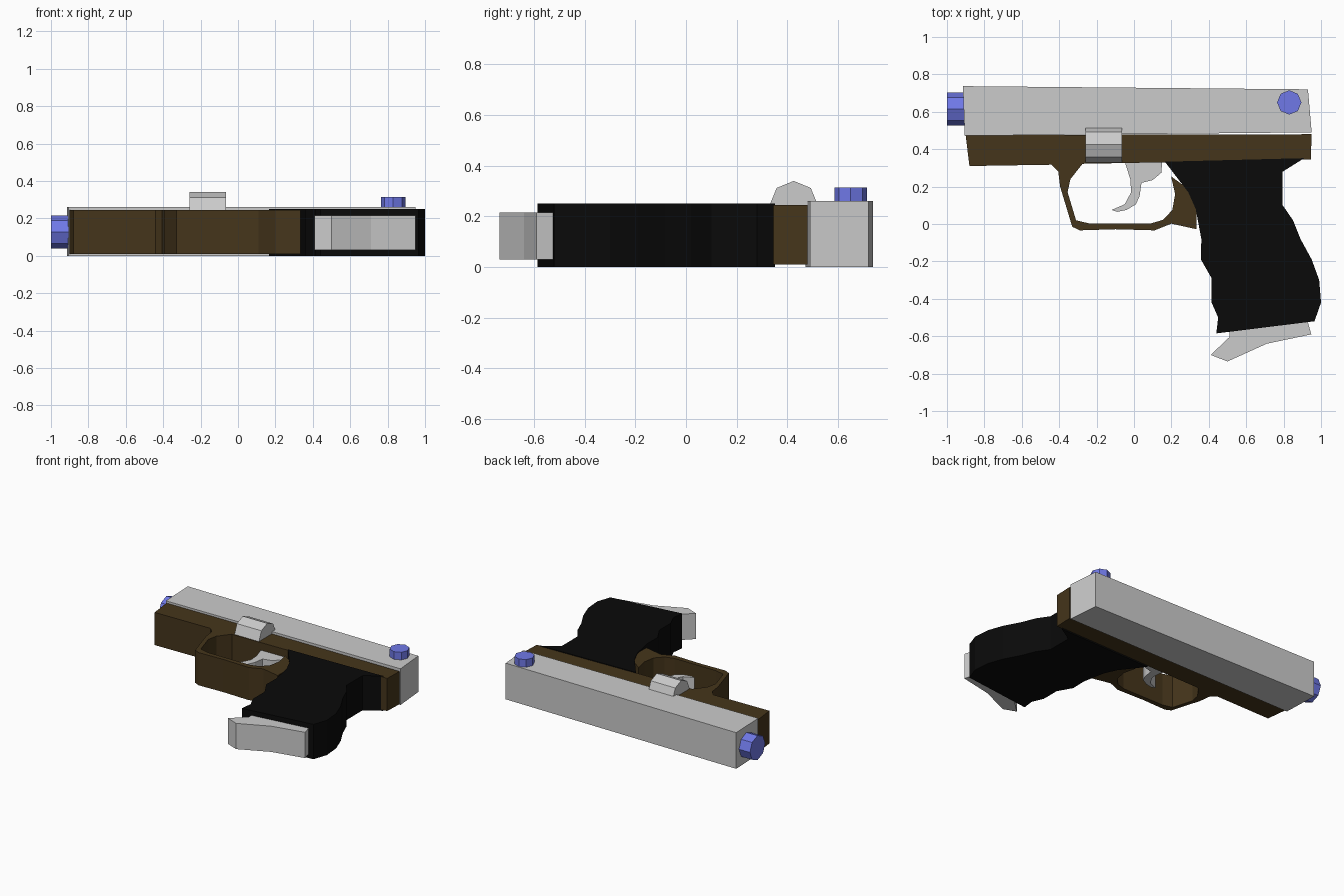
import bpy
import bmesh
from math import pi
from mathutils import Matrix


def material(name, rgb):
    m = bpy.data.materials.new(name)
    m.diffuse_color = (*rgb, 1)
    return m


BROWN = material("brown", (0.06, 0.036, 0.011))
BLACK = material("black", (0.003, 0.003, 0.003))
BLUE = material("blue", (0.16, 0.19, 0.80))


def finish(name, bm, mat):
    bmesh.ops.recalc_face_normals(bm, faces=bm.faces)
    mesh = bpy.data.meshes.new(name)
    bm.to_mesh(mesh)
    bm.free()
    if mat:
        mesh.materials.append(mat)
    bpy.context.collection.objects.link(bpy.data.objects.new(name, mesh))


def plate(name, profile, z0, z1, mat=None):
    """Extrude an XY outline from z0 up to z1."""
    bm = bmesh.new()
    face = bm.faces.new([bm.verts.new((x, y, z0)) for x, y in profile])
    ext = bmesh.ops.extrude_face_region(bm, geom=[face], use_keep_orig=True)
    top = [v for v in ext["geom"] if isinstance(v, bmesh.types.BMVert)]
    bmesh.ops.translate(bm, verts=top, vec=(0, 0, z1 - z0))
    finish(name, bm, mat)


def octagon(name, centre, radius, length, axis, mat=None):
    """Eight-sided rod along x or z."""
    bm = bmesh.new()
    rot = Matrix.Rotation(pi / 2, 4, 'Y') if axis == 'x' else Matrix()
    bmesh.ops.create_cone(bm, cap_ends=True, segments=8, radius1=radius,
                          radius2=radius, depth=length,
                          matrix=Matrix.Translation(centre) @ rot)
    finish(name, bm, mat)


# Upper slide block
plate("slide", [(-0.915, 0.737), (0.93, 0.72), (0.95, 0.49), (-0.905, 0.472)], 0, 0.26)

# Lower frame with the open trigger guard loop
plate("frame", [
    (-0.90, 0.475), (0.95, 0.48), (0.945, 0.345), (0.17, 0.33), (-0.275, 0.322),
    (-0.34, 0.24), (-0.355, 0.17), (-0.31, 0.02), (-0.24, 0.003), (0.09, 0.003),
    (0.155, 0.022), (0.205, 0.075), (0.22, 0.16), (0.198, 0.255), (0.30, 0.18),
    (0.335, 0.08), (0.335, -0.028), (0.2, 0.002), (0.11, -0.034), (-0.10, -0.028),
    (-0.29, -0.034), (-0.33, -0.015), (-0.395, 0.20), (-0.405, 0.28),
    (-0.44, 0.317), (-0.88, 0.31)], 0.01, 0.245, BROWN)

# Grip
plate("grip", [
    (0.165, 0.333), (0.29, 0.17), (0.33, 0.08), (0.36, -0.08), (0.358, -0.19),
    (0.415, -0.29), (0.415, -0.42), (0.45, -0.50), (0.44, -0.585), (0.965, -0.52),
    (1.0, -0.42), (0.99, -0.30), (0.95, -0.19), (0.89, -0.08), (0.85, 0.02),
    (0.795, 0.10), (0.795, 0.28), (0.91, 0.352)], 0, 0.25, BLACK)

# Base plate below the grip
plate("grip_base", [
    (0.51, -0.56), (0.51, -0.605), (0.41, -0.70), (0.50, -0.735), (0.71, -0.64),
    (0.948, -0.59), (0.925, -0.51)], 0.03, 0.215)

# Curved trigger
plate("trigger", [
    (-0.05, 0.335), (-0.02, 0.24), (-0.015, 0.17), (-0.05, 0.105), (-0.12, 0.075),
    (-0.09, 0.065), (-0.04, 0.075), (0.01, 0.105), (0.03, 0.15), (0.04, 0.22),
    (0.10, 0.235), (0.147, 0.275), (0.15, 0.335)], 0.06, 0.19)

# Side catch, muzzle and rear button
octagon("side_catch", (-0.162, 0.425, 0.245), 0.095, 0.195, 'x')
octagon("muzzle", (-0.93, 0.615, 0.127), 0.0875, 0.14, 'x', BLUE)
octagon("rear_button", (0.83, 0.65, 0.26), 0.065, 0.11, 'z', BLUE)
